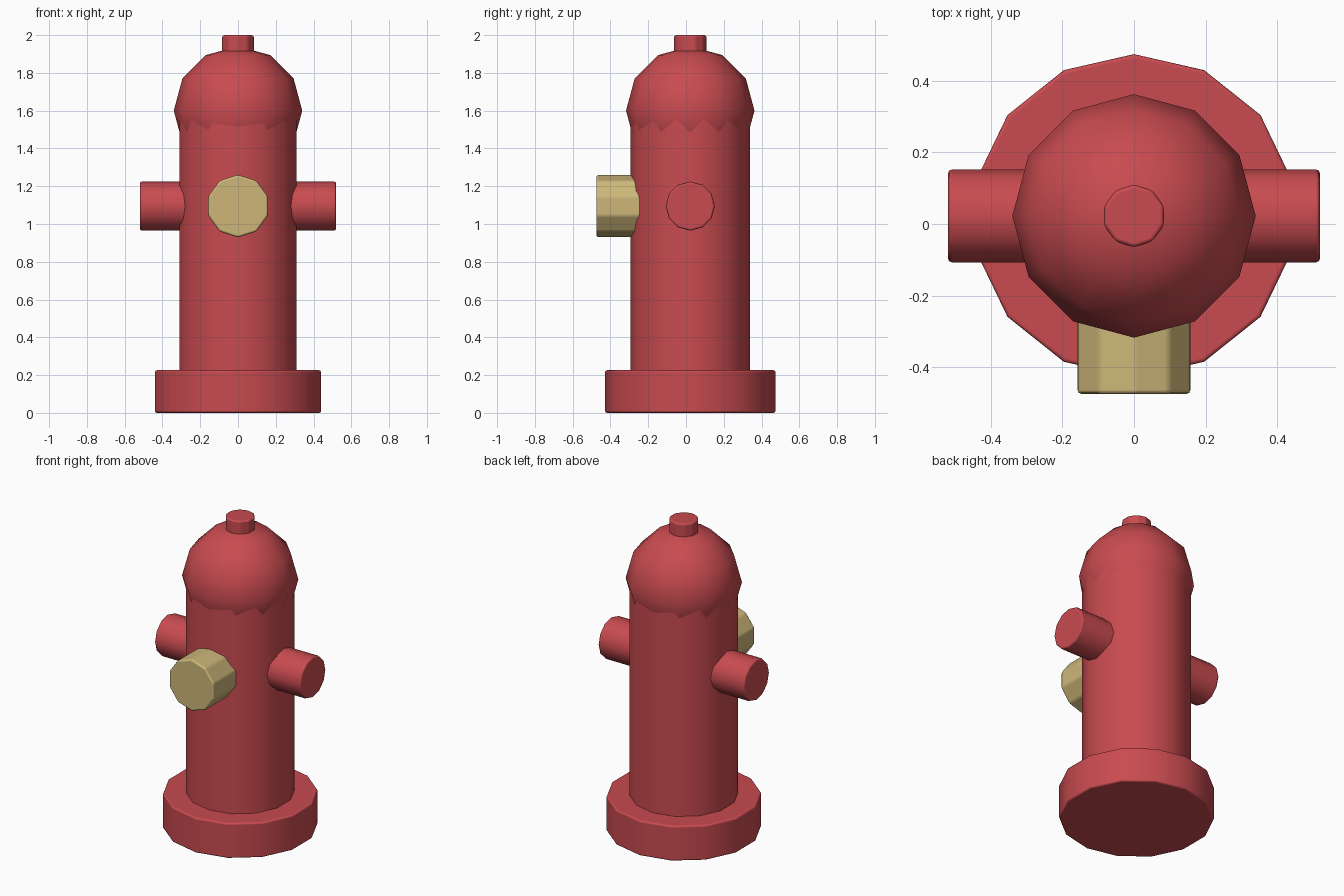
import bpy
import math

if "Cube" in bpy.data.objects:
    bpy.data.objects.remove(bpy.data.objects["Cube"])

CY = 0.0225   # centre line of the hydrant
ARM_Z = 1.095  # height of the outlets


def material(name, rgb):
    m = bpy.data.materials.new(name)
    m.diffuse_color = (*rgb, 1.0)
    m.use_nodes = True
    m.node_tree.nodes["Principled BSDF"].inputs["Base Color"].default_value = m.diffuse_color
    return m


red = material("hydrant_red", (0.58, 0.07, 0.08))
gold = material("brass_gold", (0.61, 0.47, 0.19))


def finish(name, mat):
    ob = bpy.context.object
    ob.name = name
    ob.data.materials.append(mat)
    for p in ob.data.polygons:
        p.use_smooth = True
    return ob


def cylinder(name, mat, sides, radius, start, end, rotation=(0, 0, 0)):
    """Bevelled cylinder running between two points on an axis."""
    mid = [(a + b) / 2 for a, b in zip(start, end)]
    bpy.ops.mesh.primitive_cylinder_add(
        vertices=sides, radius=radius, depth=math.dist(start, end),
        location=mid, rotation=rotation)
    ob = finish(name, mat)
    bev = ob.modifiers.new("soft_edges", 'BEVEL')
    bev.width = 0.012
    bev.segments = 2
    bev.limit_method = 'ANGLE'
    bev.angle_limit = math.radians(35)
    bev.harden_normals = True
    return ob


# Upright parts
cylinder("base", red, 14, 0.452, (0, CY, 0), (0, CY, 0.226))
cylinder("barrel", red, 14, 0.317, (0, CY, 0.1), (0, CY, 1.58))
cylinder("top_nut", red, 10, 0.088, (0, CY, 1.82), (0, CY, 2.0))

# Domed bonnet: its lower half tucks into the barrel
bpy.ops.mesh.primitive_uv_sphere_add(
    segments=12, ring_count=6, radius=0.34, location=(0, CY, 1.6))
finish("bonnet", red)

# Side outlets
for side, name in ((-1, "left_outlet"), (1, "right_outlet")):
    cylinder(name, red, 12, 0.13, (side * 0.2, CY, ARM_Z),
             (side * 0.52, CY, ARM_Z), (0, math.pi / 2, 0))

# Front outlet cap
cylinder("front_cap", gold, 10, 0.166, (0, -0.475, ARM_Z),
         (0, -0.15, ARM_Z), (math.pi / 2, 0, 0))
